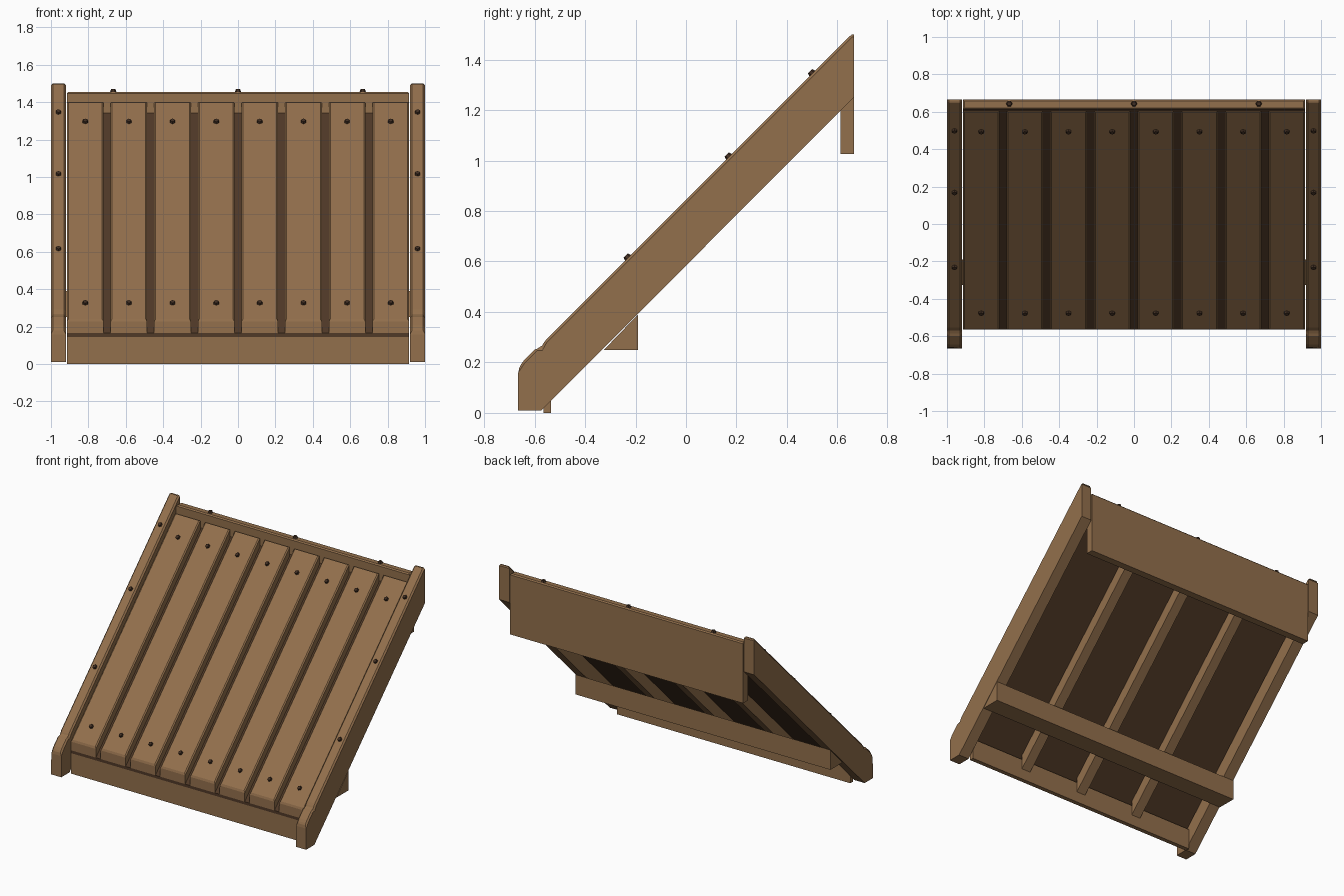
import bpy, bmesh, math
from mathutils import Matrix, Vector

if "Cube" in bpy.data.objects:
    bpy.data.objects.remove(bpy.data.objects["Cube"], do_unlink=True)


def material(name, rgb):
    m = bpy.data.materials.new(name)
    m.use_nodes = True
    m.diffuse_color = (*rgb, 1)
    m.node_tree.nodes["Principled BSDF"].inputs["Base Color"].default_value = (*rgb, 1)
    return m


wood = material("warm wood", (0.29, 0.16, 0.072))
dark_wood = material("dark wood", (0.08, 0.041, 0.02))
iron = material("dark bolt", (0.055, 0.029, 0.017))


def finish(bm, name, mat):
    bmesh.ops.recalc_face_normals(bm, faces=bm.faces)
    mesh = bpy.data.meshes.new(name)
    bm.to_mesh(mesh)
    bm.free()
    mesh.materials.append(mat)
    ob = bpy.data.objects.new(name, mesh)
    bpy.context.collection.objects.link(ob)
    return ob


def prism(name, profile, x0, x1, mat, chamfer=0, above=0):
    """Side profile (y, z) extruded along x; edges lying above the plane z - y = above are chamfered."""
    bm = bmesh.new()
    face = bm.faces.new([bm.verts.new((x0, y, z)) for y, z in profile])
    out = bmesh.ops.extrude_face_region(bm, geom=[face])
    moved = [g for g in out["geom"] if isinstance(g, bmesh.types.BMVert)]
    bmesh.ops.translate(bm, verts=moved, vec=(x1 - x0, 0, 0))
    if chamfer:
        edges = [e for e in bm.edges if all(v.co.z - v.co.y > above for v in e.verts)]
        bmesh.ops.bevel(bm, geom=edges, offset=chamfer, segments=1, affect='EDGES')
    return finish(bm, name, mat)


def slab(y0, y1, low, high):
    """45 degree slab with vertical ends, between the planes z - y = low and z - y = high."""
    return [(y0, y0 + low), (y1, y1 + low), (y1, y1 + high), (y0, y0 + high)]


def box(y0, y1, z0, z1):
    return [(y0, z0), (y1, z0), (y1, z1), (y0, z1)]


def bolt(name, x, y, z, normal):
    """Six-sided domed bolt head."""
    bm = bmesh.new()
    turn = Vector(normal).to_track_quat('Z', 'X').to_matrix().to_4x4()
    bmesh.ops.create_cone(bm, cap_ends=True, segments=6, radius1=0.02, radius2=0.012,
                          depth=0.024, matrix=Matrix.Rotation(math.pi / 6, 4, 'Z'))
    bmesh.ops.transform(bm, matrix=Matrix.Translation((x, y, z)) @ turn, verts=bm.verts)
    finish(bm, name, iron)


SLOPE = (0, -1, 1)
HALF = 0.914          # half width between the rails
PLANK_TOP = 0.80      # plank surface plane z - y
RAIL_TOP = 0.845      # rail surface plane z - y
FRONT, BACK = -0.565, 0.665
BOARD = 0.613         # inner face of the back board

# Side rails with a clipped foot
rail = [(-0.665, 0.01), (-0.573, 0.01), (BACK, 1.25), (BACK, 1.50), (0.655, 1.50),
        (-0.56, 0.285), (-0.575, 0.258), (-0.592, 0.258), (-0.65, 0.20), (-0.665, 0.17)]
for side, x0, x1 in (("left", 0.92, 1.0), ("right", -1.0, -0.92)):
    prism(side + "_rail", rail, x0, x1, wood, 0.01, 0.8)
    for i, y in enumerate((-0.23, 0.17, 0.50)):
        bolt(f"{side}_rail_bolt_{i + 1}", (x0 + x1) / 2, y, y + RAIL_TOP, SLOPE)

# Planks with two bolts each
count = 8
pitch = 2 * 0.8167 / (count - 1)
for i in range(count):
    x = (i - (count - 1) / 2) * pitch
    prism(f"plank_{i + 1}", slab(FRONT, BOARD - 0.008, 0.73, PLANK_TOP),
          x - 0.098, x + 0.098, wood, 0.008, 0.77)
    for end, y in (("lower", -0.475), ("upper", 0.495)):
        bolt(f"plank_bolt_{end}_{i + 1}", x, y, y + PLANK_TOP, SLOPE)

# Dark panel below the planks
prism("backing_panel", slab(FRONT, BOARD, 0.71, 0.73), -HALF, HALF, dark_wood)

# Front and back boards
prism("front_board", box(FRONT, -0.535, 0, 0.145), -HALF, HALF, wood)
prism("back_board", box(BOARD, BACK, 1.025, 1.455), -HALF, HALF, wood, 0.008, 0.75)
for i, x in enumerate((-0.667, 0, 0.667)):
    bolt(f"back_board_bolt_{i + 1}", x, 0.643, 1.457, (0, 0, 1))

# Joists and the wedge beam under the ramp
for i, x in enumerate((-0.465, 0, 0.465)):
    prism(f"joist_{i + 1}", slab(-0.535, BOARD, 0.61, 0.71), x - 0.035, x + 0.035, wood)
prism("wedge_beam", [(-0.325, 0.25), (-0.19, 0.25), (-0.19, 0.39)], -1.0, 1.0, wood)
